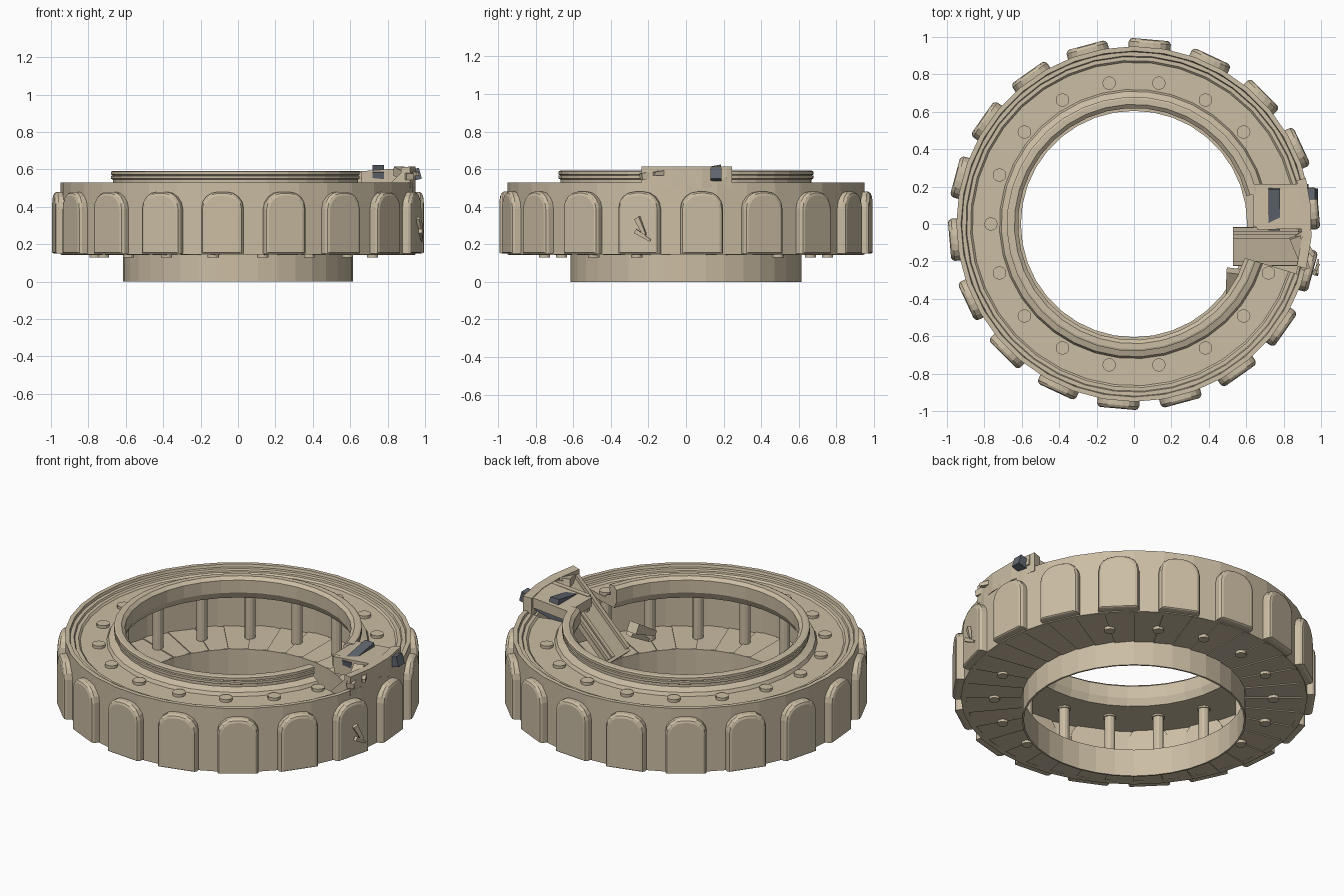
import bpy, bmesh, math
from mathutils import Vector, Matrix

if "Cube" in bpy.data.objects:
    bpy.data.objects.remove(bpy.data.objects["Cube"])


def material(name, rgb):
    m = bpy.data.materials.new(name)
    m.use_nodes = True
    m.diffuse_color = (*rgb, 1)
    m.node_tree.nodes["Principled BSDF"].inputs["Base Color"].default_value = (*rgb, 1)
    return m


SAND = material("sand metal", (0.60, 0.51, 0.37))
STEEL = material("grey steel", (0.12, 0.135, 0.16))
COUNT = 18
SEGMENTS = 36


def finish(name, bm, mat=SAND):
    bmesh.ops.recalc_face_normals(bm, faces=bm.faces)
    mesh = bpy.data.meshes.new(name)
    bm.to_mesh(mesh)
    bm.free()
    mesh.materials.append(mat)
    ob = bpy.data.objects.new(name, mesh)
    bpy.context.scene.collection.objects.link(ob)
    return ob


def revolve(name, profile, start=0, end=360, steps=SEGMENTS):
    """Spin a closed (radius, height) profile about z; cap it when partial."""
    bm = bmesh.new()
    full = end - start >= 360
    rings = []
    for i in range(steps if full else steps + 1):
        a = math.radians(start + (end - start) * i / steps)
        rings.append([bm.verts.new((r * math.cos(a), r * math.sin(a), z)) for r, z in profile])
    n = len(profile)
    for i in range(steps):
        a, b = rings[i], rings[(i + 1) % len(rings)]
        for j in range(n):
            k = (j + 1) % n
            bm.faces.new((a[j], a[k], b[k], b[j]))
    if not full:
        bm.faces.new(rings[0])
        bm.faces.new(rings[-1])
    return finish(name, bm)


def beam(name, p0, p1, width, height, mat=SAND, taper=1.0):
    """Box running from p0 to p1, optionally narrowed at the far end."""
    p0, p1 = Vector(p0), Vector(p1)
    d = p1 - p0
    bm = bmesh.new()
    bmesh.ops.create_cube(bm, size=1)
    for v in bm.verts:
        s = taper if v.co.y > 0 else 1
        v.co = Vector((v.co.x * width * s, v.co.y * d.length, v.co.z * height * s))
    bm.transform(Matrix.Translation((p0 + p1) / 2) @ d.to_track_quat('Y', 'Z').to_matrix().to_4x4())
    return finish(name, bm, mat)


# Outer wall, lower collar
revolve("outer_wall", [(.95, .145), (.95, .53), (.925, .53), (.92, .51), (.92, .145)])
revolve("lower_collar", [(.615, 0), (.615, .165), (.605, .165), (.605, 0)])

# Top plate with stepped grooves and raised inner lip, open at the breach
revolve("top_plate", [(.922, .515), (.90, .515), (.895, .505), (.875, .505), (.865, .495),
                      (.72, .495), (.71, .515), (.67, .53), (.67, .545), (.68, .55),
                      (.68, .565), (.672, .568), (.68, .572), (.68, .588), (.67, .592),
                      (.64, .592), (.62, .575), (.62, .50), (.64, .46), (.922, .46)],
        start=14, end=343, steps=33)

# Floor made of overlapping wedge plates
bm = bmesh.new()
for i in range(SEGMENTS):
    ends = []
    for side, lift in ((0, 0), (1, .006)):
        a = math.tau * (i + side) / SEGMENTS
        ends.append([bm.verts.new((r * math.cos(a), r * math.sin(a), z + lift))
                     for r, z in ((.61, .143), (.945, .143), (.945, .16), (.61, .16))])
    a, b = ends
    for j in range(4):
        k = (j + 1) % 4
        bm.faces.new((a[j], a[k], b[k], b[j]))
    bm.faces.new(a)
    bm.faces.new(b)
finish("floor_plates", bm)

# Arched pads through the outer wall, with a chamfered face
HALF, LOW, HIGH, ROUND = .113, .15, .48, .09


def arch(inset):
    r = ROUND - inset / 2
    pts = [(-HALF + inset, LOW + inset / 3), (HALF - inset, LOW + inset / 3)]
    for cx, base in ((HALF - inset - r, 0), (-HALF + inset + r, 90)):
        for s in range(5):
            t = math.radians(base + 22.5 * s)
            pts.append((cx + r * math.cos(t), HIGH - inset - r + r * math.sin(t)))
    return pts


bm = bmesh.new()
for i in range(COUNT):
    turn = Matrix.Rotation(math.tau * i / COUNT + math.radians(5), 3, 'Z')
    loops = [[bm.verts.new(turn @ Vector((depth, y, z))) for y, z in arch(inset)]
             for depth, inset in ((.905, .02), (.905, 0), (.972, 0), (.985, .008), (.99, .02))]
    n = len(loops[0])
    for a, b in zip(loops, loops[1:]):
        for j in range(n):
            k = (j + 1) % n
            bm.faces.new((a[j], a[k], b[k], b[j]))
    bm.faces.new(loops[0])
    bm.faces.new(loops[-1])
finish("wall_pads", bm)

# Posts through top plate and floor; two are lost at the breach
bm = bmesh.new()
for i in range(2, COUNT + 0):
    a = math.tau * i / COUNT
    at = Vector((.765 * math.cos(a), .765 * math.sin(a), 0))
    for radius, z0, z1 in ((.03, .13, .46), (.036, .45, .512)):
        bmesh.ops.create_cone(bm, cap_ends=True, segments=12, radius1=radius, radius2=radius,
                              depth=z1 - z0,
                              matrix=Matrix.Translation(at + Vector((0, 0, (z0 + z1) / 2))))
finish("posts", bm)

# Raised wall piece and lifted roof slab at the breach
revolve("breach_wall", [(.951, .50), (.951, .615), (.90, .61), (.90, .50)], -14.5, 15, 3)
beam("breach_roof", (.64, .10, .555), (.93, .10, .58), .23, .06)
beam("breach_side", (.66, -.015, .54), (.92, -.01, .56), .03, .10)

# Fallen ramp with edge ridges, sloping down to the inside
beam("fallen_ramp", (.90, -.12, .565), (.54, -.12, .20), .21, .03)
for y in (-.03, -.065, -.21):
    beam("ramp_ridge", (.89, y, .58), (.54, y, .225), .025, .03)

# Bent steel bars
beam("long_bar", (.69, .16, .50), (.975, .16, .58), .06, .06, STEEL)
beam("cross_bar", (.75, .19, .60), (.75, -.03, .56), .06, .05, STEEL)

# Torn metal splinters
beam("inner_splinter", (.53, -.25, .34), (.51, -.42, .25), .07, .06, taper=.5)
beam("inner_splinter_tip", (.56, -.27, .30), (.52, -.38, .22), .05, .05, taper=.4)
beam("outer_splinter", (.86, -.07, .59), (.92, -.24, .56), .06, .05, taper=.7)
beam("outer_splinter_tip", (.88, -.05, .585), (.96, -.17, .575), .04, .04, taper=.5)
beam("wall_shard_low", (.975, -.27, .27), (.985, -.19, .22), .02, .025, taper=.5)
beam("wall_shard_high", (.965, -.26, .34), (.985, -.22, .25), .02, .03, taper=.6)
